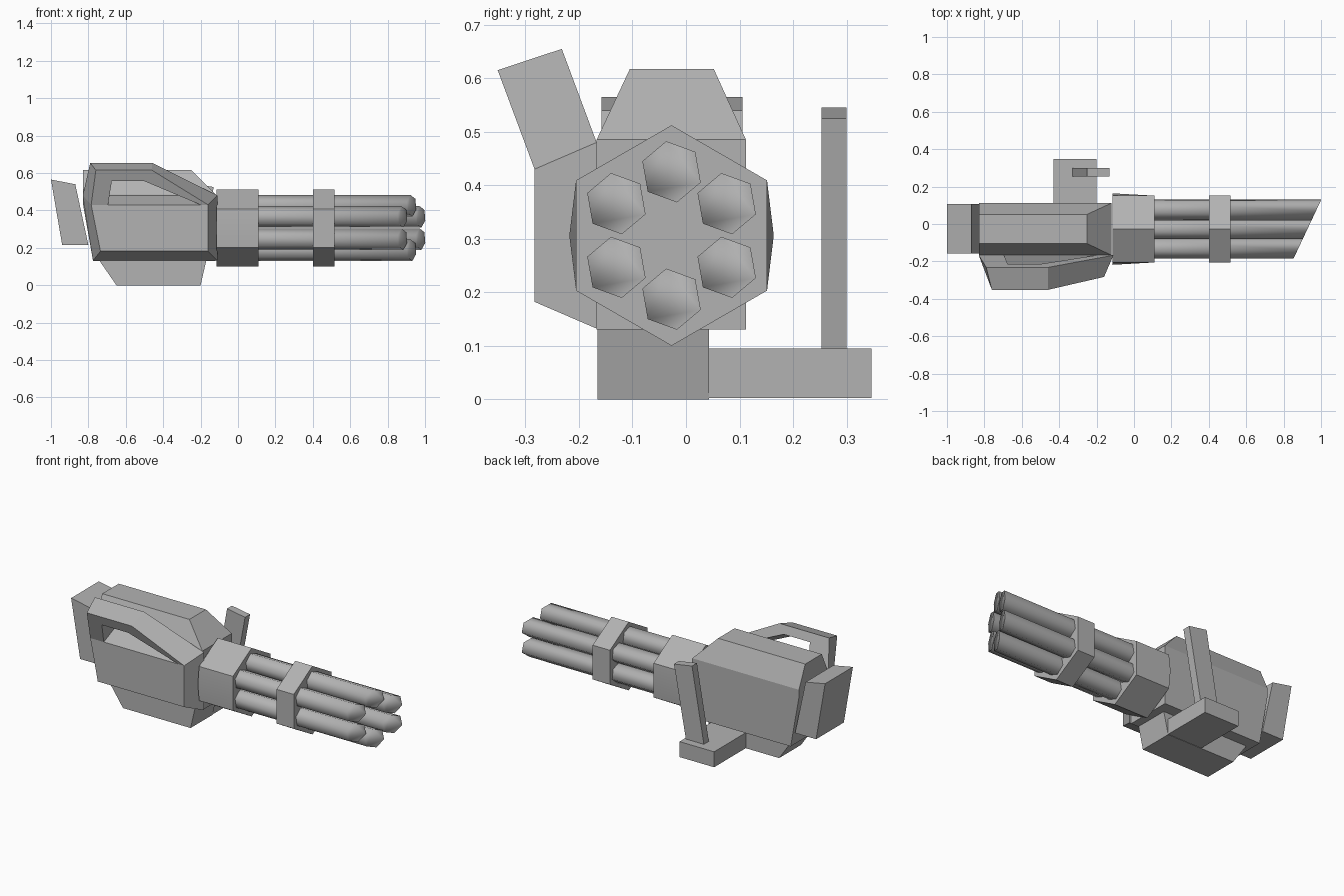
import bpy, bmesh, math
from mathutils import Vector

cube = bpy.data.objects.get("Cube")
if cube:
    bpy.data.objects.remove(cube, do_unlink=True)

grey = bpy.data.materials.new("gunmetal grey")
grey.use_nodes = True
colour = (0.45, 0.45, 0.45, 1)
grey.diffuse_color = colour
grey.node_tree.nodes["Principled BSDF"].inputs["Base Color"].default_value = colour

AXIS_Y, AXIS_Z = -0.027, 0.306


def finish(name, bm, smooth=None):
    bmesh.ops.recalc_face_normals(bm, faces=bm.faces[:])
    mesh = bpy.data.meshes.new(name)
    bm.to_mesh(mesh)
    bm.free()
    mesh.materials.append(grey)
    obj = bpy.data.objects.new(name, mesh)
    bpy.context.collection.objects.link(obj)
    if smooth:
        bpy.ops.object.select_all(action='DESELECT')
        obj.select_set(True)
        bpy.context.view_layer.objects.active = obj
        bpy.ops.object.shade_smooth_by_angle(angle=math.radians(smooth))
    return obj


def loft(name, start, end, smooth=None):
    """Join two outlines with the same number of points and cap both ends."""
    bm = bmesh.new()
    a = [bm.verts.new(p) for p in start]
    b = [bm.verts.new(p) for p in end]
    n = len(a)
    bm.faces.new(a)
    bm.faces.new(b)
    for i in range(n):
        j = (i + 1) % n
        bm.faces.new((a[i], a[j], b[j], b[i]))
    return finish(name, bm, smooth)


def side_prism(name, outline, y0, y1):
    """Extrude an x/z outline across y."""
    return loft(name, [(x, y0, z) for x, z in outline], [(x, y1, z) for x, z in outline])


def hull(name, points):
    bm = bmesh.new()
    for p in points:
        bm.verts.new(p)
    bmesh.ops.convex_hull(bm, input=bm.verts[:])
    bmesh.ops.dissolve_limit(bm, angle_limit=0.01, verts=bm.verts[:], edges=bm.edges[:])
    return finish(name, bm)


def polygon(x, y, z, radius, turn=0, count=6):
    return [(x, y + radius * math.cos(turn + i * math.tau / count),
             z + radius * math.sin(turn + i * math.tau / count)) for i in range(count)]


# Main housing: upright walls with a narrower sloping roof
body = [(x, y, 0.617) for x in (-0.83, -0.25) for y in (-0.105, 0.052)]
for y in (-0.167, 0.112):
    body += [(-0.83, y, 0.485), (-0.12, y, 0.485), (-0.12, y, 0.13),
             (-0.775, y, 0.13), (-0.83, y, 0.44)]
hull("housing", body)

# Bevelled side panel
inner = [(-0.83, 0.48), (-0.11, 0.48), (-0.11, 0.132), (-0.775, 0.132)]
outer = [(-0.785, 0.43), (-0.16, 0.43), (-0.16, 0.182), (-0.735, 0.182)]
loft("side_panel", [(x, -0.167, z) for x, z in inner], [(x, -0.283, z) for x, z in outer])

# Carrying handle, an open frame leaning outwards from the panel
lean = Vector((0, -0.348, 0.934))


def handle_outline(y, z, outline):
    return [Vector((x, y, z)) + lean * v for x, v in outline]


opening = [(-0.2, 0), (-0.5, 0.135), (-0.675, 0.135), (-0.695, 0)]
loft("carrying_handle",
     handle_outline(-0.167, 0.48, [(-0.83, 0), (-0.79, 0.187), (-0.46, 0.187), (-0.11, 0)] + opening),
     handle_outline(-0.283, 0.43, [(-0.785, 0), (-0.76, 0.198), (-0.46, 0.198), (-0.16, 0)] + opening))

# Rear stock and lower magazine
side_prism("rear_stock", [(-1, 0.565), (-0.87, 0.54), (-0.8, 0.215), (-0.94, 0.215)], -0.158, 0.106)
side_prism("magazine", [(-0.74, 0.13), (-0.65, 0), (-0.2, 0), (-0.17, 0.13)], -0.165, 0.043)

# Side grip: a flat arm carrying a leaning post
side_prism("grip_arm", [(-0.43, 0.002), (-0.2, 0.002), (-0.2, 0.095), (-0.43, 0.095)], 0.04, 0.347)
side_prism("grip_post", [(-0.33, 0.09), (-0.21, 0.09), (-0.13, 0.525), (-0.25, 0.545)], 0.253, 0.3)

# Barrel collar: six-sided at the front, pushed out at the sides at the rear
front, rear = [], []
for i, (x, y, z) in enumerate(polygon(0.11, AXIS_Y, AXIS_Z, 0.206, math.pi / 6)):
    front.append((x, y, z))
    rear.append((-0.115, y, z))
    if i in (2, 5):
        side = math.copysign(1, y - AXIS_Y)
        front.append((x, y, AXIS_Z))
        rear.append((-0.115, AXIS_Y + side * 0.191, AXIS_Z))
loft("barrel_collar", front, rear, smooth=30)

# Barrel clamp
loft("barrel_clamp", polygon(0.4, AXIS_Y, AXIS_Z, 0.206, math.pi / 6),
     polygon(0.515, AXIS_Y, AXIS_Z, 0.206, math.pi / 6))

# Six barrels with ends cut on a common slant
for i, (x, y, z) in enumerate(polygon(0.08, AXIS_Y, AXIS_Z, 0.119, math.pi / 6)):
    base = polygon(x, y, z, 0.058, math.radians(40))
    tip = [(0.94 + 0.47 * py, py, pz) for _, py, pz in base]
    loft(f"barrel_{i + 1}", base, tip, smooth=75)
